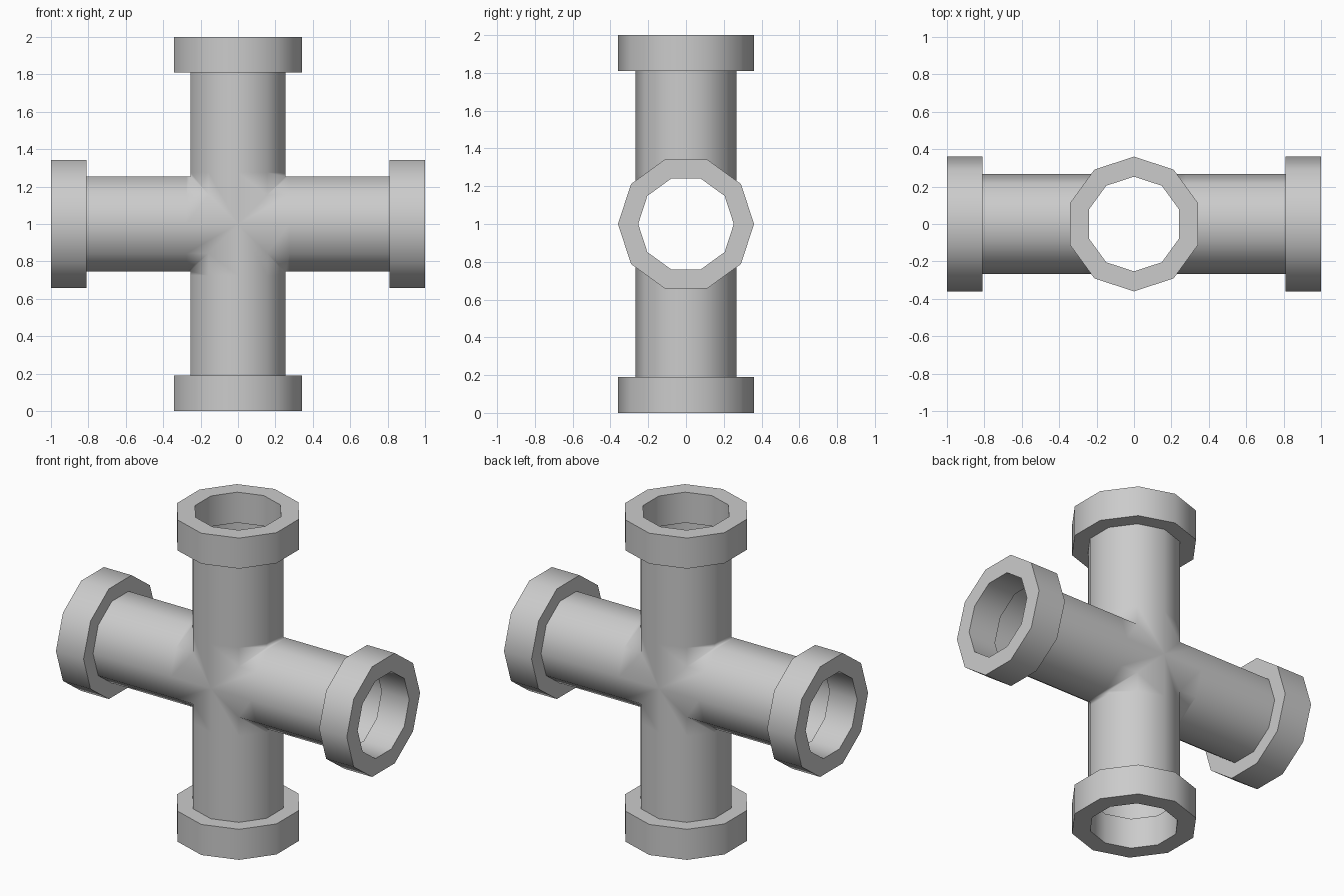
import bpy, bmesh, math
from mathutils import Matrix

if "Cube" in bpy.data.objects:
    bpy.data.objects.remove(bpy.data.objects["Cube"])

SIDES = 10
PIPE_R, RIM_R, BORE_R = 0.267, 0.36, 0.253
RIM_START, RIM_END = 0.81, 1.0
CENTRE = Matrix.Translation((0, 0, 1))


def arm_matrix(k):
    return CENTRE @ Matrix.Rotation(k * math.pi / 2, 4, 'Y')


def ring(bm, m, r, height):
    # decagon with corners on the y axis; height may depend on x
    verts = []
    for i in range(SIDES):
        a = 2 * math.pi * i / SIDES
        x, y = r * math.sin(a), r * math.cos(a)
        verts.append(bm.verts.new((m @ Matrix.Translation((x, y, height(x)))).translation))
    return verts


def bridge(bm, a, b):
    for i in range(SIDES):
        j = (i + 1) % SIDES
        bm.faces.new((a[i], a[j], b[j], b[i]))


def finish(bm, name):
    bmesh.ops.remove_doubles(bm, verts=bm.verts, dist=1e-4)
    bmesh.ops.recalc_face_normals(bm, faces=bm.faces)
    me = bpy.data.meshes.new(name)
    bm.to_mesh(me)
    bm.free()
    ob = bpy.data.objects.new(name, me)
    bpy.context.collection.objects.link(ob)
    return ob


# Cross-shaped pipe: four open arms mitred together at the centre
bm = bmesh.new()
for k in range(4):
    m = arm_matrix(k)
    loops = [ring(bm, m, PIPE_R, h) for h in
             (abs, lambda x: 0.275, lambda x: RIM_START)]
    bridge(bm, loops[0], loops[1])
    bridge(bm, loops[1], loops[2])
pipe = finish(bm, "cross_pipe")
pipe.data.polygons.foreach_set("use_smooth", [True] * len(pipe.data.polygons))

# Collars at the four ends
for k, side in enumerate(("top", "right", "bottom", "left")):
    bm = bmesh.new()
    m = arm_matrix(k)
    loops = [ring(bm, m, r, lambda x, h=h: h) for r, h in
             ((RIM_R, RIM_START), (RIM_R, RIM_END), (BORE_R, RIM_END), (BORE_R, RIM_START))]
    for i in range(4):
        bridge(bm, loops[i], loops[(i + 1) % 4])
    collar = finish(bm, side + "_collar")
    bpy.ops.object.select_all(action='DESELECT')
    collar.select_set(True)
    bpy.context.view_layer.objects.active = collar
    bpy.ops.object.shade_smooth_by_angle(angle=math.radians(40))
